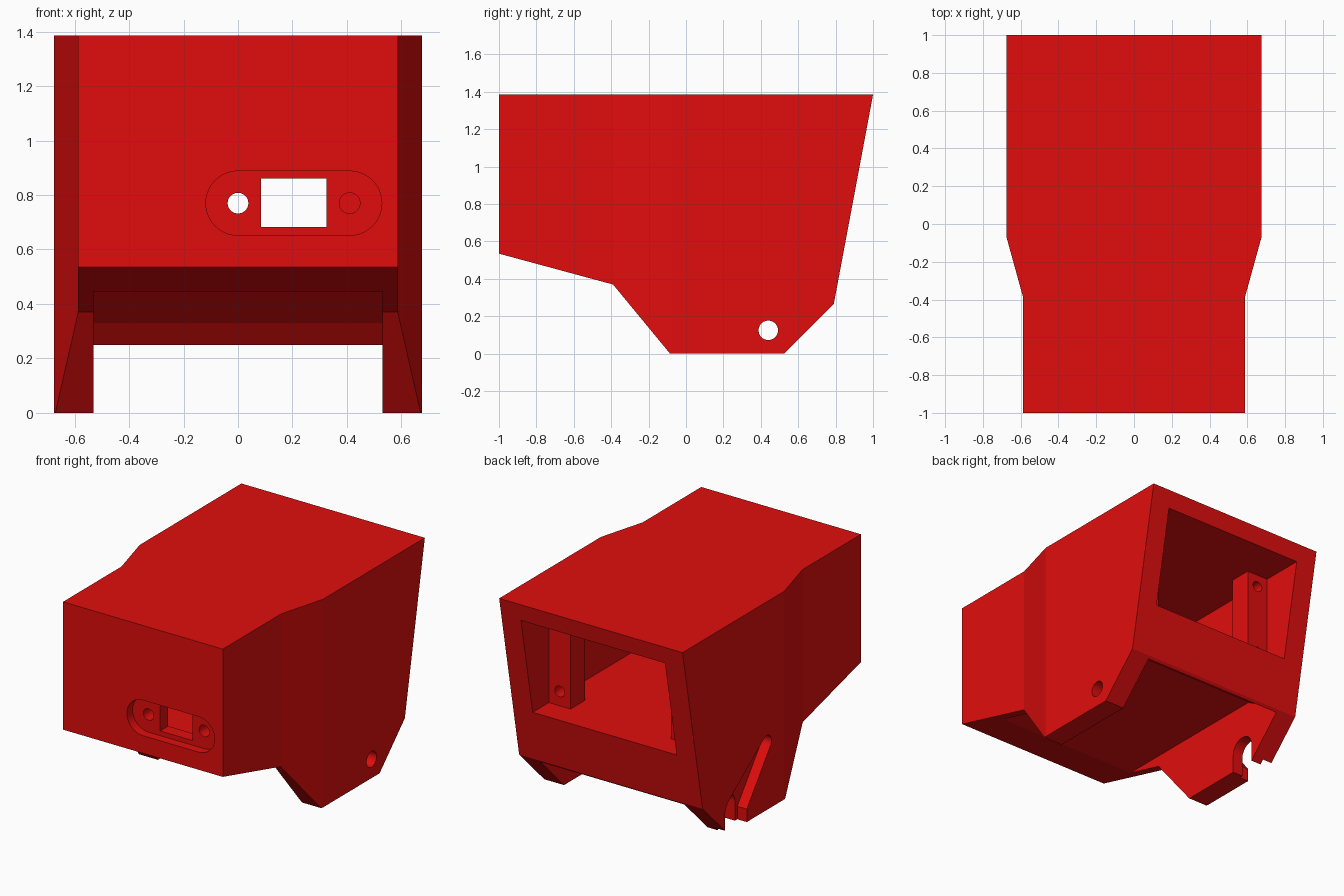
import bpy, bmesh
from math import cos, sin, pi
from mathutils import Vector
from mathutils.geometry import convex_hull_2d

if "Cube" in bpy.data.objects:
    bpy.data.objects.remove(bpy.data.objects["Cube"])


def prism(name, pts, axis, lo, hi):
    """Extrude a 2D outline along an axis from lo to hi."""
    place = {'x': lambda u, v, t: (t, u, v),
             'y': lambda u, v, t: (u, t, v),
             'z': lambda u, v, t: (u, v, t)}[axis]
    bm = bmesh.new()
    a = [bm.verts.new(place(u, v, lo)) for u, v in pts]
    b = [bm.verts.new(place(u, v, hi)) for u, v in pts]
    n = len(pts)
    bm.faces.new(a)
    bm.faces.new(b[::-1])
    for i in range(n):
        bm.faces.new((a[i], a[(i + 1) % n], b[(i + 1) % n], b[i]))
    bmesh.ops.recalc_face_normals(bm, faces=bm.faces)
    me = bpy.data.meshes.new(name)
    bm.to_mesh(me)
    bm.free()
    ob = bpy.data.objects.new(name, me)
    bpy.context.collection.objects.link(ob)
    return ob


def rect(u0, u1, v0, v1):
    return [(u0, v0), (u1, v0), (u1, v1), (u0, v1)]


def circle(u, v, r, n=40):
    return [(u + r * cos(2 * pi * i / n), v + r * sin(2 * pi * i / n)) for i in range(n)]


def hull(*circles):
    pts = [Vector(p) for c in circles for p in circle(*c)]
    return [tuple(pts[i]) for i in convex_hull_2d(pts)]


def combine(ob, tool, op='DIFFERENCE'):
    """Apply a boolean and discard the tool object."""
    m = ob.modifiers.new("bool", 'BOOLEAN')
    m.operation, m.solver, m.object = op, 'EXACT', tool
    bpy.context.view_layer.objects.active = ob
    bpy.ops.object.modifier_apply(modifier=m.name)
    bpy.data.objects.remove(tool)


# Housing: side profile intersected with the top outline
body = prism("housing", [(-1, 1.385), (1, 1.385), (.79, .265), (.525, 0),
                         (-.085, 0), (-.39, .37), (-1, .535)], 'x', -1, 1)
half = [(.675, 1.2), (.675, -.07), (.588, -.385), (.588, -1.2)]
outline = half + [(-x, y) for x, y in reversed(half)]
combine(body, prism("outline", outline, 'z', -.5, 2), 'INTERSECT')

# Channel between the two legs underneath
combine(body, prism("channel", [(-1.2, -.3), (-1.2, .445), (.5, .445), (.70, .33),
                                (.775, .25), (1.2, .25), (1.2, -.3)], 'x', -.53, .53))

# Main cavity, open at the back
combine(body, prism("cavity", rect(-.53, .53, .61, 1.268), 'y', -.855, 1.3))

# Screw pillars inside the back opening, with two holes each
for s in (-1, 1):
    x0, x1 = sorted((s * .37, s * .56))
    combine(body, prism("pillar", rect(x0, x1, .58, 1.30), 'y', .535, .685), 'UNION')
    for z in (.705, 1.185):
        combine(body, prism("pillar_hole", circle(s * .45, z, .036), 'y', .4, .8))

# Connector recess, port and screw holes in the front wall
combine(body, prism("recess", hull((0, .77, .118), (.41, .77, .118)), 'y', -1.2, -.94))
combine(body, prism("port", rect(.085, .325, .683, .86), 'y', -1.1, -.8))
for x in (0, .41):
    combine(body, prism("screw_hole", circle(x, .77, .038), 'y', -1.1, -.8))

# Pin hole in the right leg
combine(body, prism("pin_hole", circle(.44, .125, .052), 'x', .4, .8))

# Left leg: open slot through it, wider outer groove and tapered lead-in
combine(body, prism("slot", hull((.44, .125, .09), (.44, -.3, .09)), 'x', -.8, -.4))
combine(body, prism("groove", hull((.44, .125, .115), (.44, -.3, .115)), 'x', -.8, -.605))
combine(body, prism("lead_in", hull((.44, .125, .115), (.115, .445, .05)), 'x', -.8, -.605))

mat = bpy.data.materials.new("red")
mat.diffuse_color = (.75, .004, .004, 1)
mat.use_nodes = True
mat.node_tree.nodes["Principled BSDF"].inputs["Base Color"].default_value = mat.diffuse_color
body.data.materials.clear()
body.data.materials.append(mat)
